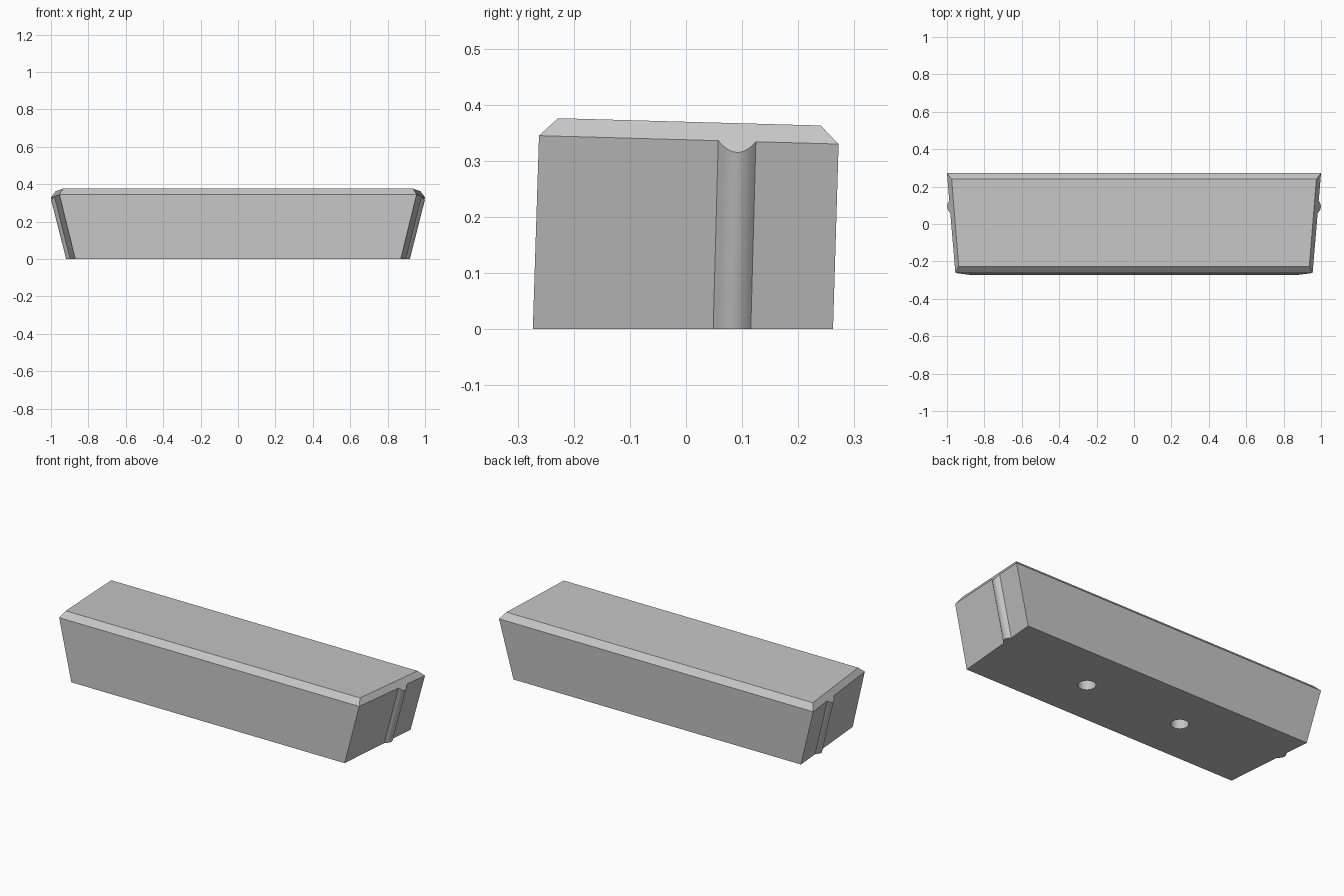
import bpy, bmesh, math
from mathutils import Vector

if "Cube" in bpy.data.objects:
    bpy.data.objects.remove(bpy.data.objects["Cube"])

grey = bpy.data.materials.new("plain grey")
grey.diffuse_color = (0.56, 0.56, 0.56, 1)
grey.use_nodes = True
grey.node_tree.nodes["Principled BSDF"].inputs["Base Color"].default_value = grey.diffuse_color

SEG = 12          # segments across each end rib
HALF = 0.0335     # half width of the rib


def end_line(front, back, centre, out):
    """Right-hand end from front to back, with a rounded rib bulging by 'out'."""
    front, back, out = Vector(front), Vector(back), Vector(out)

    def at(y):
        return front.lerp(back, (y - front.y) / (back.y - front.y))

    points = [front]
    for i in range(SEG + 1):
        u = 2 * i / SEG - 1
        points.append(at(centre + u * HALF) + out * (1 - u * u))
    return points + [back]


def mirrored_loop(right):
    """Closed loop: right end front to back, then left end back to front."""
    return right + [Vector((-p.x, p.y, p.z)) for p in reversed(right)]


# Tapered body: foot loop, chamfer rim loop and four top corners
foot = mirrored_loop(end_line((0.87, -0.273, 0), (0.915, 0.262, 0),
                              0.082, (0.019, 0, 0)))
rim = mirrored_loop(end_line((0.955, -0.262, 0.345), (1.0, 0.272, 0.33),
                             0.091, (0.014, 0, -0.02)))
top = mirrored_loop([Vector((0.937, -0.228, 0.376)), Vector((0.975, 0.24, 0.363))])

bm = bmesh.new()
foot, rim, top = [[bm.verts.new(p) for p in loop] for loop in (foot, rim, top)]
n = len(foot)
h = n // 2
bm.faces.new(foot)
bm.faces.new(top)
for i in range(n):
    j = (i + 1) % n
    bm.faces.new((foot[i], foot[j], rim[j], rim[i]))
# Chamfers: right, back, left, front
bm.faces.new(rim[:h] + [top[1], top[0]])
bm.faces.new([rim[h - 1], rim[h], top[2], top[1]])
bm.faces.new(rim[h:] + [top[3], top[2]])
bm.faces.new([rim[-1], rim[0], top[0], top[3]])
bmesh.ops.recalc_face_normals(bm, faces=bm.faces)
mesh = bpy.data.meshes.new("block")
bm.to_mesh(mesh)
bm.free()
block = bpy.data.objects.new("block", mesh)
bpy.context.collection.objects.link(block)
mesh.materials.append(grey)

# Two blind round holes in the underside
for side in (-1, 1):
    bpy.ops.mesh.primitive_cylinder_add(vertices=32, radius=0.046, depth=0.3,
                                        location=(side * 0.305, -0.006, 0))
    cutter = bpy.context.object
    cutter.name = "hole_cutter"
    cutter.data.materials.append(grey)
    cutter.hide_render = True
    cutter.hide_set(True)
    cut = block.modifiers.new("hole", 'BOOLEAN')
    cut.operation = 'DIFFERENCE'
    cut.solver = 'EXACT'
    cut.object = cutter

# Apply the cuts, drop the cutters, smooth the ribs and hole walls
bpy.context.view_layer.update()
result = bpy.data.meshes.new_from_object(
    block.evaluated_get(bpy.context.evaluated_depsgraph_get()))
block.modifiers.clear()
block.data = result
for ob in [o for o in bpy.data.objects if o.name.startswith("hole_cutter")]:
    bpy.data.objects.remove(ob)
bpy.ops.object.select_all(action='DESELECT')
block.select_set(True)
bpy.context.view_layer.objects.active = block
bpy.ops.object.shade_smooth_by_angle(angle=math.radians(25))
